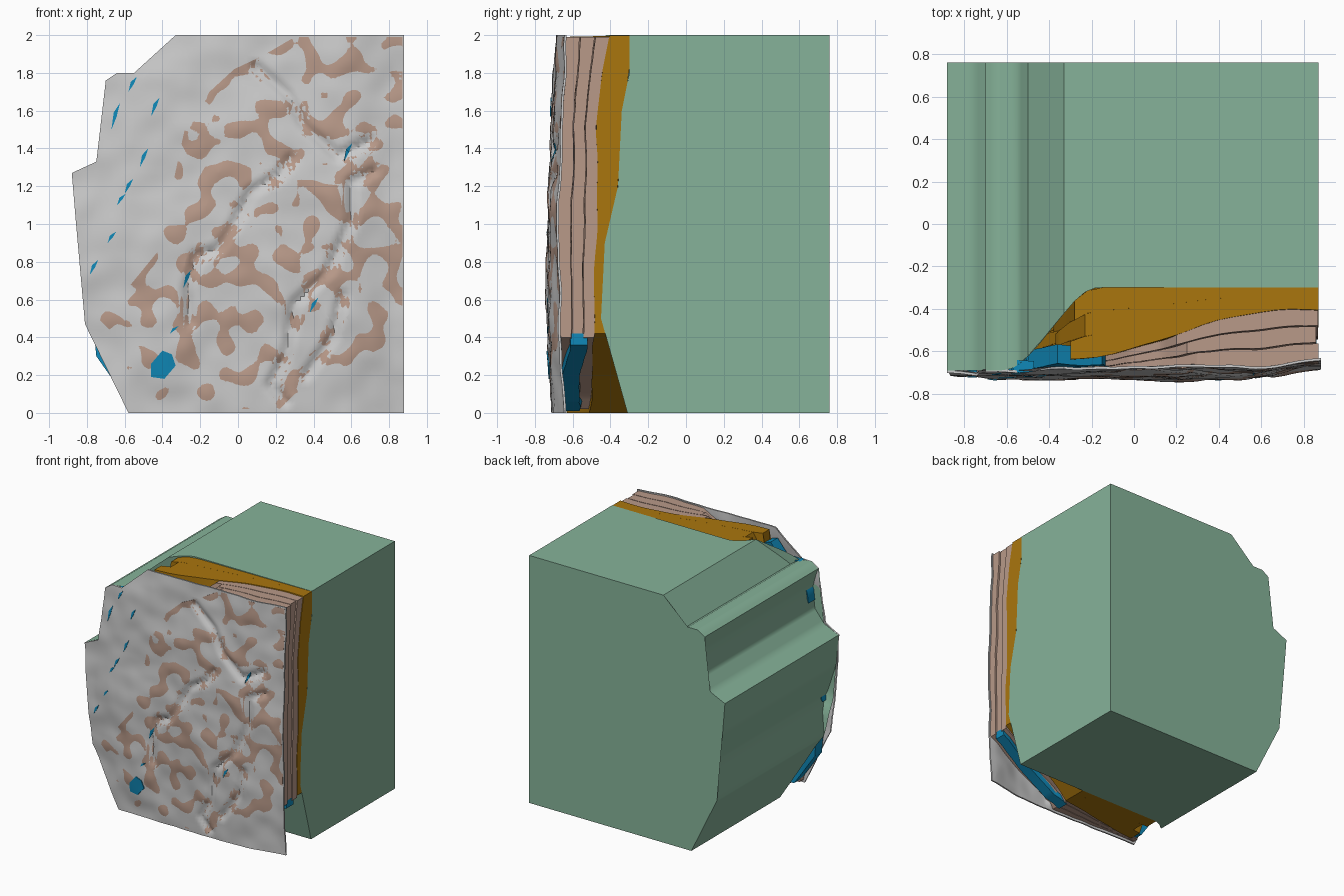
import bpy, bmesh
from mathutils import Vector, noise, geometry

if "Cube" in bpy.data.objects:
    bpy.data.objects.remove(bpy.data.objects["Cube"])


def material(name, r, g, b):
    m = bpy.data.materials.new(name)
    m.diffuse_color = (r, g, b, 1)
    m.use_nodes = True
    m.node_tree.nodes["Principled BSDF"].inputs["Base Color"].default_value = m.diffuse_color
    return m


GREEN = material("green_rock", 0.24, 0.45, 0.32)
ORANGE = material("ochre_rock", 0.40, 0.18, 0.004)
PINK = material("pink_rock", 0.48, 0.32, 0.25)
BLUE = material("blue_rock", 0.005, 0.25, 0.48)


def table(pts, t):
    """Piecewise linear lookup."""
    if t <= pts[0][0]:
        return pts[0][1]
    for (a, va), (b, vb) in zip(pts, pts[1:]):
        if t <= b:
            return va + (vb - va) * (t - a) / (b - a)
    return pts[-1][1]


def smooth(a, b, t):
    t = min(1, max(0, (t - a) / (b - a)))
    return t * t * (3 - 2 * t)


LEFT = [(0, -.55), (.4, -.65), (.65, -.58), (.85, -.42), (1.2, -.33), (1.6, -.28), (2, -.25)]
CORE = [(0, -.31), (.5, -.45), (.9, -.43), (1.2, -.36), (1.6, -.34), (1.8, -.30), (2, -.30)]
PINKBACK = [(0, -.5), (.5, -.49), (1, -.47), (1.5, -.47), (1.8, -.44), (2, -.40)]
CRACKS = [
    [(.28, 1.35), (.22, 1.26), (.07, 1.17), (-.02, 1.0), (-.1, .87), (-.22, .83), (-.27, .65), (-.25, .48)],
    [(.72, 1.28), (.6, 1.22), (.6, 1.02), (.48, .75), (.3, .58), (.25, .3), (.17, .15), (.25, .06)],
    [(.1, 1.83), (.27, 1.68), (.35, 1.52), (.53, 1.36), (.7, 1.44)],
    [(.55, .62), (.5, .4), (.36, .2)],
]


def crack(x, z):
    p, depth = Vector((x, z)), 0
    for line in CRACKS:
        for a, b in zip(line, line[1:]):
            a, b = Vector(a), Vector(b)
            q, t = geometry.intersect_point_line(p, a, b)
            d = (p - a.lerp(b, min(1, max(0, t)))).length
            depth = max(depth, 1 - d / .04)
    return .025 * depth


def face(x, z):
    """Weathered front surface."""
    p = Vector((x, 3.3, z))
    y = -.728 + .035 * (z - .85) ** 2 + .045 * smooth(.55, .87, x) + .015 * smooth(-.4, -.85, x)
    return y + .02 * noise.noise(p * 2.6) + .009 * noise.noise(p * 7) + crack(x, z)


def pink_face(x, z):
    return face(x, z) + .001 + .009 * noise.noise(Vector((x, 8.1, z)) * 9)


def core(x, z):
    """Front of the solid block, behind the layers."""
    k = smooth(-.35, .08, x - table(LEFT, z))
    return -.69 + (table(CORE, z) + .69) * k


def pink_back(x, z):
    k = smooth(-.1, 1.0, x - table(LEFT, z))
    return -.64 + (table(PINKBACK, z) + .64) * k + .012 * noise.noise(Vector((x, 5, z)) * 4)


def between(f, g, k):
    return lambda x, z: f(x, z) * (1 - k) + g(x, z) * k


def offset(f, d):
    return lambda x, z: f(x, z) + d


def slab(name, outline, front, back, step, mat=None):
    """Solid filling an x-z outline between two depth functions."""
    bm = bmesh.new()
    bm.faces.new([bm.verts.new((x, 0, z)) for x, z in outline])
    bmesh.ops.triangulate(bm, faces=bm.faces[:])
    for axis, normal in ((0, (1, 0, 0)), (2, (0, 0, 1))):
        lo = min(v.co[axis] for v in bm.verts)
        hi = max(v.co[axis] for v in bm.verts)
        for i in range(1, int((hi - lo) / step)):
            bmesh.ops.bisect_plane(bm, geom=bm.verts[:] + bm.edges[:] + bm.faces[:], dist=1e-5,
                                   plane_co=Vector(normal) * (lo + i * step), plane_no=normal)
    old = bm.verts[:]
    new = bmesh.ops.extrude_face_region(bm, geom=bm.faces[:], use_keep_orig=True)["geom"]
    new = [v for v in new if isinstance(v, bmesh.types.BMVert)]
    for verts, f in ((old, front), (new, back)):
        for v in verts:
            v.co.y = f(v.co.x, v.co.z)
    bmesh.ops.recalc_face_normals(bm, faces=bm.faces[:])
    mesh = bpy.data.meshes.new(name)
    bm.to_mesh(mesh)
    bm.free()
    ob = bpy.data.objects.new(name, mesh)
    bpy.context.collection.objects.link(ob)
    if mat:
        mesh.materials.append(mat)
    bpy.ops.object.select_all(action='DESELECT')
    ob.select_set(True)
    bpy.context.view_layer.objects.active = ob
    bpy.ops.object.shade_smooth_by_angle(angle=.6)
    return ob


# Solid block with the notched left profile
OUTLINE = [(-.58, 0), (.87, 0), (.87, 2), (-.33, 2), (-.5, 1.77), (-.55, 1.8), (-.64, 1.8), (-.7, 1.76),
           (-.65, 1.6), (-.67, 1.43), (-.75, 1.33), (-.88, 1.27), (-.86, 1.03), (-.77, .75), (-.81, .47)]
slab("rock_block", OUTLINE, core, lambda x, z: .76, .05, GREEN)

# Thin weathered skin over the whole front
SKIN = [(x + .01 if x > 0 else x, z) for x, z in OUTLINE]
slab("front_skin", SKIN, face, offset(face, .012), .022)

# Pink strata, broken at the left, top left and lower right
for i, (a, b, inset) in enumerate([(0, .35, 0), (.37, .68, .012), (.7, 1, .004)]):
    r, s = .87 - inset, i * .05
    outline = [(-.57, .02), (.22, .02), (.3, .1), (.48, .2), (r, .4), (r, 1.99), (.3 - s, 1.99),
               (.13, 1.89), (-.02, 1.82), (-.26, 1.6), (-.3, 1.42), (-.33, 1.12), (-.42, .86),
               (-.6, .64), (-.74, .5), (-.64, .4)]
    slab("pink_layer_%d" % (i + 1), outline, between(pink_face, pink_back, a),
         between(pink_face, pink_back, b), .022 if i == 0 else .05, PINK)

# Ochre strata with ragged left edges
for i, s in enumerate([0, .07, .02]):
    outline = [(-.5 + s, 0), (-.66 + s, .4), (-.52 + s, .62), (-.42 - s, .9), (-.34, 1.1 + s), (-.4 + s, 1.35),
               (-.3 - s, 1.7), (-.3 + s, 1.99), (.87, 1.998), (.87, .42), (.5, .2), (.25, 0)]
    slab("ochre_layer_%d" % (i + 1), outline, between(pink_back, core, i / 3),
         between(pink_back, core, (i + 1) / 3), .07, ORANGE)

# Blue seam behind the skin: left strip and lower right corner
slab("blue_seam_left", [(-.56, .03), (-.75, .3), (-.77, .5), (-.68, .75), (-.55, .9), (-.5, 1.2), (-.47, 1.5),
                        (-.5, 1.72), (-.36, 1.93), (-.15, 1.85), (-.1, 1.4), (-.2, .8), (-.2, .03)],
     offset(face, .03), offset(face, .12), .06, BLUE)
slab("blue_seam_right", [(.2, .01), (.34, .06), (.5, .16), (.86, .36), (.86, .42), (.5, .24), (.2, .1)],
     offset(face, .06), offset(face, .15), .06, BLUE)

# Blue shards poking through the skin
for i, (x, z, h) in enumerate([(-.65, 1.57, .07), (-.56, 1.74, .04), (-.44, 1.62, .05), (-.5, 1.35, .05),
                               (-.58, 1.2, .04), (-.62, 1.13, .03), (-.67, .93, .03), (-.765, .77, .04),
                               (-.27, .71, .05), (-.34, .44, .02), (.58, 1.38, .05), (.4, .57, .04)]):
    slab("blue_shard_%d" % (i + 1), [(x - .02, z - h), (x + .008, z), (x + .025, z + h), (x - .008, z + h * .3)],
         offset(face, -.004), offset(face, .1), .05, BLUE)
slab("blue_patch", [(-.46, .19), (-.39, .18), (-.33, .25), (-.35, .31), (-.4, .33), (-.46, .26)],
     offset(face, -.006), offset(face, .05), .04, BLUE)
slab("blue_top_wedge", [(-.57, 1.8), (-.5, 1.765), (-.47, 1.8)], offset(face, .001), offset(face, .06), .1, BLUE)
